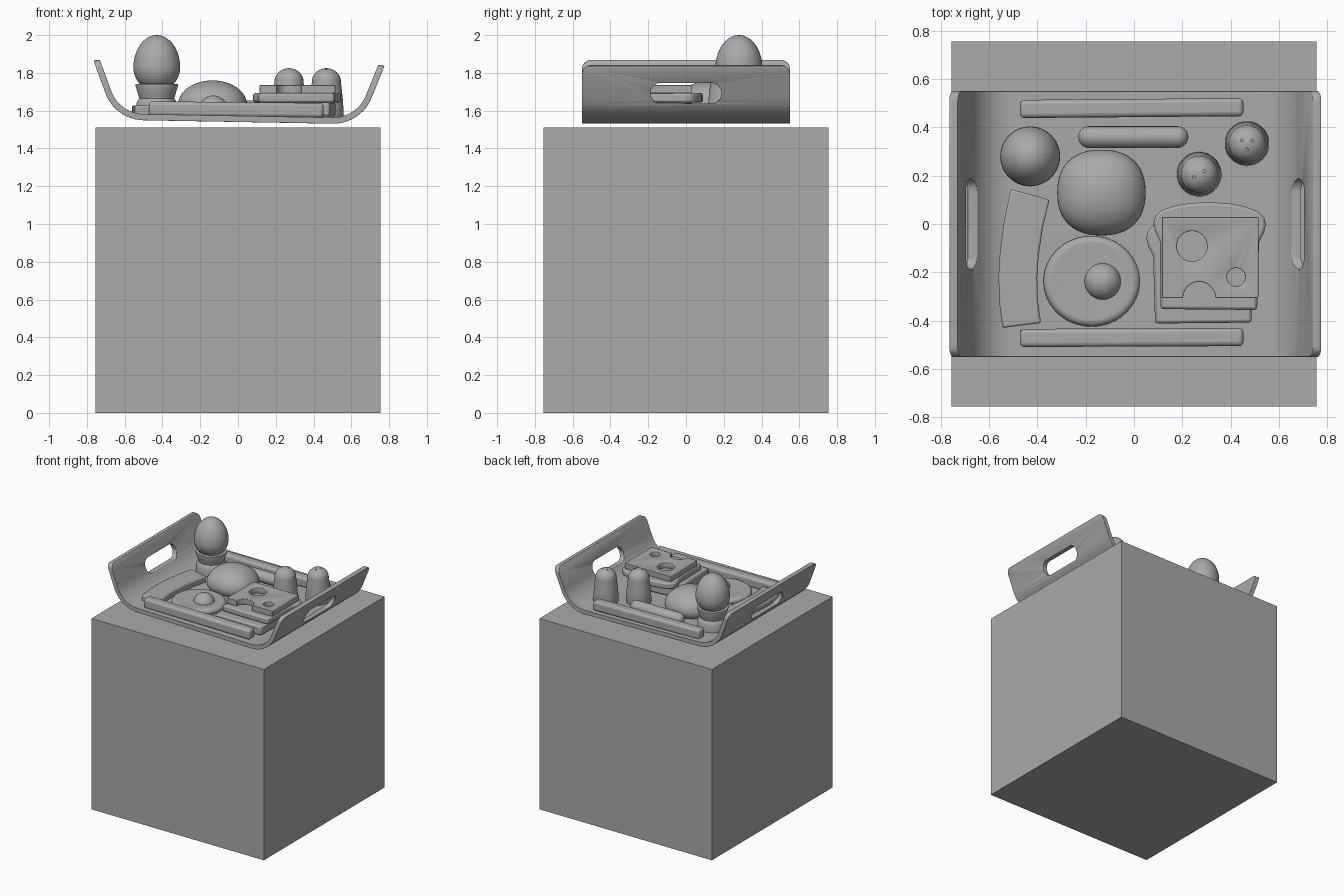
import bpy, bmesh
from math import sin, cos, pi, radians
from mathutils import Vector

cube = bpy.data.objects.get("Cube")
if cube:
    bpy.data.objects.remove(cube, do_unlink=True)

grey = bpy.data.materials.new("plain_grey")
grey.use_nodes = True
grey.diffuse_color = (0.4, 0.4, 0.4, 1)
grey.node_tree.nodes["Principled BSDF"].inputs["Base Color"].default_value = (0.4, 0.4, 0.4, 1)


def finish(name, bm, loc=(0, 0, 0), rot=(0, 0, 0), angle=35):
    bmesh.ops.recalc_face_normals(bm, faces=bm.faces)
    me = bpy.data.meshes.new(name)
    bm.to_mesh(me)
    bm.free()
    me.materials.append(grey)
    ob = bpy.data.objects.new(name, me)
    bpy.context.collection.objects.link(ob)
    ob.location, ob.rotation_euler = loc, rot
    smooth(ob, angle)
    return ob


def smooth(ob, angle=35):
    bpy.ops.object.select_all(action='DESELECT')
    bpy.context.view_layer.objects.active = ob
    ob.select_set(True)
    bpy.ops.object.shade_smooth_by_angle(angle=radians(angle))


def prism(name, points, depth, **kw):
    """Extrude a closed outline of 3D points along a vector."""
    bm = bmesh.new()
    face = bm.faces.new([bm.verts.new(p) for p in points])
    ext = bmesh.ops.extrude_face_region(bm, geom=[face])
    verts = [v for v in ext["geom"] if isinstance(v, bmesh.types.BMVert)]
    bmesh.ops.translate(bm, vec=depth, verts=verts)
    return finish(name, bm, **kw)


def lathe(name, profile, loc, scale=(1, 1), power=1.0, rot=(0, 0, 0), n=48):
    """Spin (radius, height) pairs; power below 1 squares the outline."""
    bm = bmesh.new()
    rings = []
    for r, z in profile:
        ring = []
        for i in range(n):
            c, s = cos(2 * pi * i / n), sin(2 * pi * i / n)
            x = abs(c) ** power * (1 if c > 0 else -1)
            y = abs(s) ** power * (1 if s > 0 else -1)
            ring.append(bm.verts.new((r * x * scale[0], r * y * scale[1], z)))
        rings.append(ring)
    for a, b in zip(rings, rings[1:]):
        for i in range(n):
            bm.faces.new((a[i], a[(i + 1) % n], b[(i + 1) % n], b[i]))
    bm.faces.new(rings[0])
    bm.faces.new(rings[-1])
    return finish(name, bm, loc, rot)


def bevel(ob, width, segments=3):
    mod = ob.modifiers.new("soft_edges", 'BEVEL')
    mod.width, mod.segments, mod.limit_method = width, segments, 'ANGLE'
    mod.angle_limit = radians(50)


def cut(ob, cutter, op='DIFFERENCE'):
    mod = ob.modifiers.new("cut", 'BOOLEAN')
    mod.operation, mod.object, mod.solver = op, cutter, 'EXACT'
    cutter.hide_render = True
    cutter.hide_set(True)


def box(name, size, loc, rot=(0, 0, 0)):
    bm = bmesh.new()
    bmesh.ops.create_cube(bm, size=1)
    bmesh.ops.scale(bm, vec=size, verts=bm.verts)
    return finish(name, bm, loc, rot)


def rounded(hx, hy, r, steps=8):
    """Rounded rectangle outline as 2D pairs."""
    out = []
    for k, (sx, sy) in enumerate([(1, 1), (-1, 1), (-1, -1), (1, -1)]):
        for i in range(steps + 1):
            a = pi / 2 * (k + i / steps)
            out.append((sx * (hx - r) + r * cos(a), sy * (hy - r) + r * sin(a)))
    return out


def arc(r, a0, a1, n=12):
    return [(r * cos(a0 + (a1 - a0) * i / n), r * sin(a0 + (a1 - a0) * i / n)) for i in range(n + 1)]


# Big block underneath
box("block", (1.51, 1.51, 1.51), (0, 0, 0.755))

# Tray: bent sheet with rounded corners and a hand slot in each raised end
bend, t = 0.22, 0.033
side = [(0.5 + bend * sin(a), bend - bend * cos(a)) for a in [radians(72) * i / 12 for i in range(13)]]
side.append((0.77, 0.31))
outer = [(-x, z) for x, z in reversed(side)] + side
inner = []
for i, p in enumerate(outer):
    d = Vector(outer[min(i + 1, len(outer) - 1)]) - Vector(outer[max(i - 1, 0)])
    d.normalize()
    inner.append((p[0] - d.y * t, p[1] + d.x * t))
tilt = dict(loc=(0, 0, 1.54), rot=(0, 0.018, 0))
tray = prism("tray", [(x, -0.55, z) for x, z in outer + inner[::-1]], (0, 1.1, 0), **tilt)
trim = prism("tray_corner_cutter", [(-1, y, z + 0.01) for y, z in rounded(0.551, 0.305, 0.05)], (2, 0, 0), **tilt)
slot = prism("hand_slot_cutter", [(-1, y, z + 0.165) for y, z in rounded(0.188, 0.055, 0.054)], (2, 0, 0), **tilt)
cut(tray, trim, 'INTERSECT')
cut(tray, slot)
bevel(tray, 0.006, 2)

# Cutlery bars along the front and back rims
for name, y, turn in (("front_bar", -0.47, 0.004), ("back_bar", 0.48, 0.008)):
    bar = box(name, (0.925, 0.075, 0.078), (-0.01, y, 1.606), (0, 0.01, turn))
    bevel(bar, 0.018)

# Sausage lying near the back
sausage = [(0.045 * sin(a), -0.183 - 0.045 * cos(a)) for a in [0.03 + 1.54 * i / 8 for i in range(9)]]
sausage += [(r, -z) for r, z in reversed(sausage)]
lathe("sausage", sausage, (-0.003, 0.36, 1.61), rot=(0, pi / 2, 0), n=24)

# Egg standing in its cup
lathe("egg_cup", [(0.085, 1.57), (0.108, 1.58), (0.108, 1.64), (0.1, 1.655), (0.092, 1.665),
                  (0.1, 1.69), (0.112, 1.73), (0.112, 1.74), (0.09, 1.743)], (-0.43, 0.28, 0))
egg = []
for i in range(21):
    a = 0.02 + (pi - 0.04) * i / 20
    h = -cos(a)
    egg.append((0.124 * sin(a), 1.828 + h * (0.172 if h > 0 else 0.125)))
lathe("egg", egg, (-0.43, 0.28, 0))

# Bread roll
roll = [(0.13, 1.57), (0.165, 1.585), (0.18, 1.61)]
roll += [(0.183 * cos(a), 1.63 + 0.13 * sin(a)) for a in [1.55 * i / 12 for i in range(13)]]
lathe("bread_roll", roll, (-0.135, 0.13, 0), (1, 0.97), 0.86)

# Fried egg: round-edged white and a domed yolk
white = [(0.17, 1.568)] + [(0.17 + 0.03 * cos(a), 1.595 + 0.027 * sin(a))
                           for a in [-1.4 + 3 * i / 10 for i in range(11)]]
white += [(0.15, 1.62), (0.05, 1.622)]
lathe("egg_white", white, (-0.175, -0.237, 0), (1, 0.94))
yolk = [(0.077 * cos(a), 1.605 + 0.075 * sin(a)) for a in [1.55 * i / 10 for i in range(11)]]
lathe("yolk", yolk, (-0.13, -0.238, 0))

# Curved bacon strip
spine = [(-0.43, 0.125), (-0.458, 0), (-0.475, -0.12), (-0.481, -0.22), (-0.478, -0.32), (-0.465, -0.42)]
left = [(x - 0.08, y + 0.02 - 0.03 * i / 5, 1.575) for i, (x, y) in enumerate(spine)]
right = [(x + 0.08, y - 0.025 + 0.035 * i / 5, 1.575) for i, (x, y) in enumerate(spine)]
bacon = prism("bacon", left + right[::-1], (0, 0, 0.052))
bevel(bacon, 0.008, 2)

# Two slices of toast, offset in the stack
half = [(0.2, -0.22), (0.205, 0.06), (0.225, 0.1), (0.233, 0.135), (0.225, 0.165), (0.2, 0.188),
        (0.15, 0.207), (0.08, 0.22), (0, 0.224)]
toast = half + [(-x, y) for x, y in reversed(half[:-1])]
for name, x, y, z, h, turn in (("lower_toast", 0.285, -0.19, 1.57, 0.073, 0.01),
                               ("upper_toast", 0.312, -0.134, 1.643, 0.05, -0.01)):
    slice_ob = prism(name, [(px, py, 0) for px, py in toast], (0, 0, h), loc=(x, y, z), rot=(0, 0, turn))
    bevel(slice_ob, 0.012, 2)

# Cheese slice with a bite from its front edge and two holes
bite = [(-0.045 + x, -0.168 + y) for x, y in arc(0.067, pi, 0)]
outline = [(-0.2, -0.168)] + bite + [(0.2, -0.168), (0.2, 0.168), (-0.2, 0.168)]
cheese = prism("cheese", [(x, y, 0) for x, y in outline], (0, 0, 0.044), loc=(0.315, -0.138, 1.692))
for x, y, r in ((0.24, -0.092, 0.063), (0.423, -0.22, 0.038)):
    hole = prism("cheese_hole_cutter", [(px, py, 1.6) for px, py in arc(r, 0, 2 * pi, 32)[:-1]],
                 (0, 0, 0.3), loc=(x, y, 0))
    cut(cheese, hole)
bevel(cheese, 0.004, 2)

# Salt and pepper shakers with small pour holes on top
shaker = [(0.088, 1.565), (0.092, 1.58), (0.087, 1.66), (0.077, 1.75)]
shaker += [(0.077 * cos(a), 1.753 + 0.072 * sin(a)) for a in [0.15 + 1.4 * i / 9 for i in range(10)]]
for name, x, y, count in (("salt_shaker", 0.27, 0.206, 2), ("pepper_shaker", 0.468, 0.333, 3)):
    body = lathe(name, shaker, (x, y, 0))
    for i in range(count):
        a = 2 * pi * i / count + 0.5
        pin = prism("pour_hole_cutter", [(px, py, 1.806) for px, py in arc(0.006, 0, 2 * pi, 8)[:-1]],
                    (0, 0, 0.05), loc=(x + 0.025 * cos(a), y + 0.025 * sin(a), 0))
        cut(body, pin)
